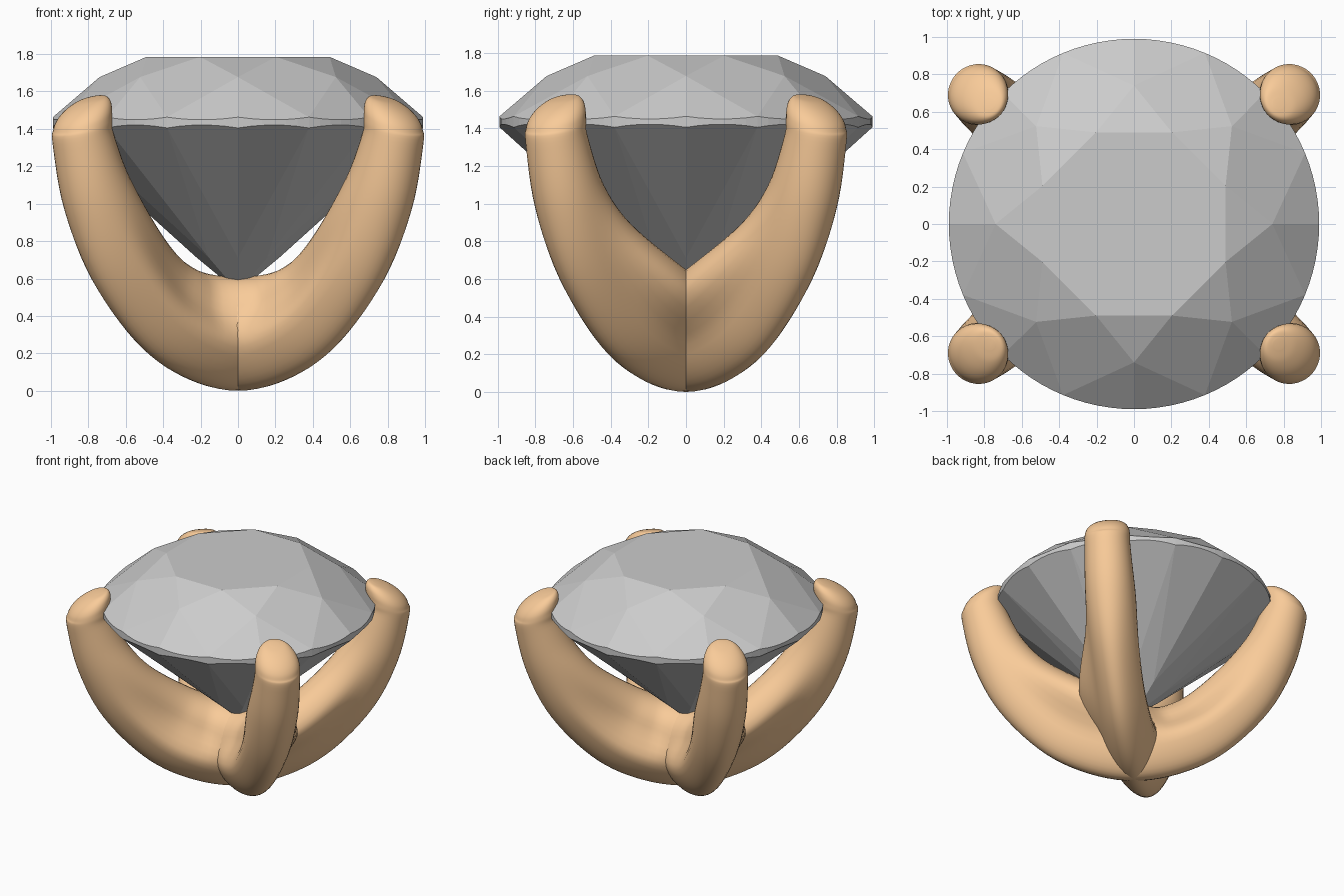
import bpy, bmesh, math
from mathutils import Vector

if "Cube" in bpy.data.objects:
    bpy.data.objects.remove(bpy.data.objects["Cube"])

gold = bpy.data.materials.new("warm_metal")
gold.diffuse_color = (0.95, 0.6, 0.32, 1)
gold.use_nodes = True
gold.node_tree.nodes["Principled BSDF"].inputs["Base Color"].default_value = gold.diffuse_color


def finish(bm, name, smooth, mat=None):
    bmesh.ops.recalc_face_normals(bm, faces=bm.faces[:])
    for f in bm.faces:
        f.smooth = smooth
    me = bpy.data.meshes.new(name)
    bm.to_mesh(me)
    bm.free()
    ob = bpy.data.objects.new(name, me)
    bpy.context.collection.objects.link(ob)
    if mat:
        me.materials.append(mat)
    return ob


# Round brilliant gem: table, stars, kites, scalloped girdle, pavilion
def make_gem():
    bm = bmesh.new()
    SUB = 6                      # girdle steps per facet
    N = 16 * SUB
    R = 0.99

    def polar(r, a, z):
        return bm.verts.new((r * math.cos(a), r * math.sin(a), z))

    def girdle(z, dip):
        ring = []
        for i in range(N):
            t = (i % SUB) / SUB
            ring.append(polar(R, 2 * math.pi * i / N, z - dip * 4 * t * (1 - t)))
        return ring

    q = math.pi / 8
    table = [polar(0.53, (2 * k + 1) * q, 1.785) for k in range(8)]
    star = [polar(0.74, 2 * k * q, 1.677) for k in range(8)]
    low = [polar(0.22, 2 * k * q, 0.711) for k in range(8)]
    up_g, low_g = girdle(1.463, 0.014), girdle(1.405, -0.016)
    culet = bm.verts.new((0, 0, 0.53))
    bm.faces.new(table)
    for k in range(8):
        n = (k + 1) % 8
        mid = (2 * k + 1) * SUB
        bm.faces.new((table[k - 1], star[k], table[k]))
        bm.faces.new((table[k], star[k], up_g[mid], star[n]))
        bm.faces.new((culet, low[k], low_g[mid], low[n]))
        for tips, ring in ((star, up_g), (low, low_g)):
            for tip, s in ((tips[k], mid - SUB), (tips[n], mid)):
                bm.faces.new([tip] + [ring[(s + j) % N] for j in range(SUB + 1)])
    for i in range(N):
        j = (i + 1) % N
        bm.faces.new((up_g[i], up_g[j], low_g[j], low_g[i]))
    return finish(bm, "gem", False)


# Half profile of a prong pair: distance out, height, half depth, half width
ARM = [(0, 0.303, 0.303, 0.22), (0.27, 0.355, 0.298, 0.212), (0.515, 0.485, 0.285, 0.20),
       (0.785, 0.74, 0.25, 0.19), (0.97, 1.035, 0.205, 0.18),
       (1.073, 1.33, 0.168, 0.165), (1.08, 1.42, 0.162, 0.163)]
# Rounded claw tip
TIP = [(1.068, 1.475, 0.152, 0.152), (1.045, 1.522, 0.125, 0.125),
       (1.02, 1.556, 0.08, 0.085), (1.005, 1.569, 0.03, 0.03)]


def ramp(x, a, b):
    t = max(0.0, min(1.0, (x - a) / (b - a)))
    return t * t * (3 - 2 * t)


def catmull(p, steps):
    out = []
    for i in range(len(p) - 1):
        a, b, c, d = (Vector(p[max(0, min(len(p) - 1, i + o))]) for o in (-1, 0, 1, 2))
        if i == 0:               # mirrored start keeps the bottom smooth
            a = Vector((-p[1][0],) + p[1][1:])
        for s in range(steps):
            t = s / steps
            out.append(0.5 * (2 * b + (c - a) * t + (2 * a - 5 * b + 4 * c - d) * t * t
                              + (3 * b - a - 3 * c + d) * t ** 3))
    out.append(Vector(p[-1]))
    return out


# One U-shaped band ending in two prongs
def make_prongs(name, angle):
    half = catmull(ARM + TIP, 6)
    path = [Vector((-p[0], p[1], p[2], p[3])) for p in reversed(half[1:])] + half
    d = Vector((math.cos(angle), math.sin(angle), 0))
    side = Vector((-d.y, d.x, 0))
    up = Vector((0, 0, 1))
    bm = bmesh.new()
    rings, SEG = [], 40
    for i, p in enumerate(path):
        a, b = path[max(i - 1, 0)], path[min(i + 1, len(path) - 1)]
        tan = Vector((b[0] - a[0], b[1] - a[1])).normalized()
        s = 1 if p[0] > 0 else -1
        # claw rings tilt so the inner edge stands highest
        tan = tan.lerp(Vector((0.3, s)).normalized(), ramp(p[1], 1.3, 1.44)).normalized()
        nor = d * -tan.y + up * tan.x
        egg = 0.25 * ramp(-p[1], -1.2, -0.4)
        # inner lobe drifts sideways towards the x axis, leaving a soft groove
        r = abs(p[0])
        lobe = -s * math.copysign(0.13, angle) * ramp(r, 0, 0.3) * (1 - ramp(r, 0.45, 1.0))
        c = d * p[0] + up * p[1]
        ring = []
        for k in range(SEG):
            t = 2 * math.pi * k / SEG
            w = p[3] * (1 + egg * math.sin(t)) * math.cos(t)
            w += lobe * ramp(math.sin(t), -0.35, 0.45)
            ring.append(bm.verts.new(c + nor * p[2] * math.sin(t) + side * w))
        rings.append(ring)
    for r0, r1 in zip(rings, rings[1:]):
        for k in range(SEG):
            n = (k + 1) % SEG
            bm.faces.new((r0[k], r0[n], r1[n], r1[k]))
    bm.faces.new(rings[0])
    bm.faces.new(rings[-1])
    return finish(bm, name, True, gold)


make_gem()
lean = math.atan2(0.69, 0.83)
make_prongs("prong_band_a", lean)
make_prongs("prong_band_b", -lean)
